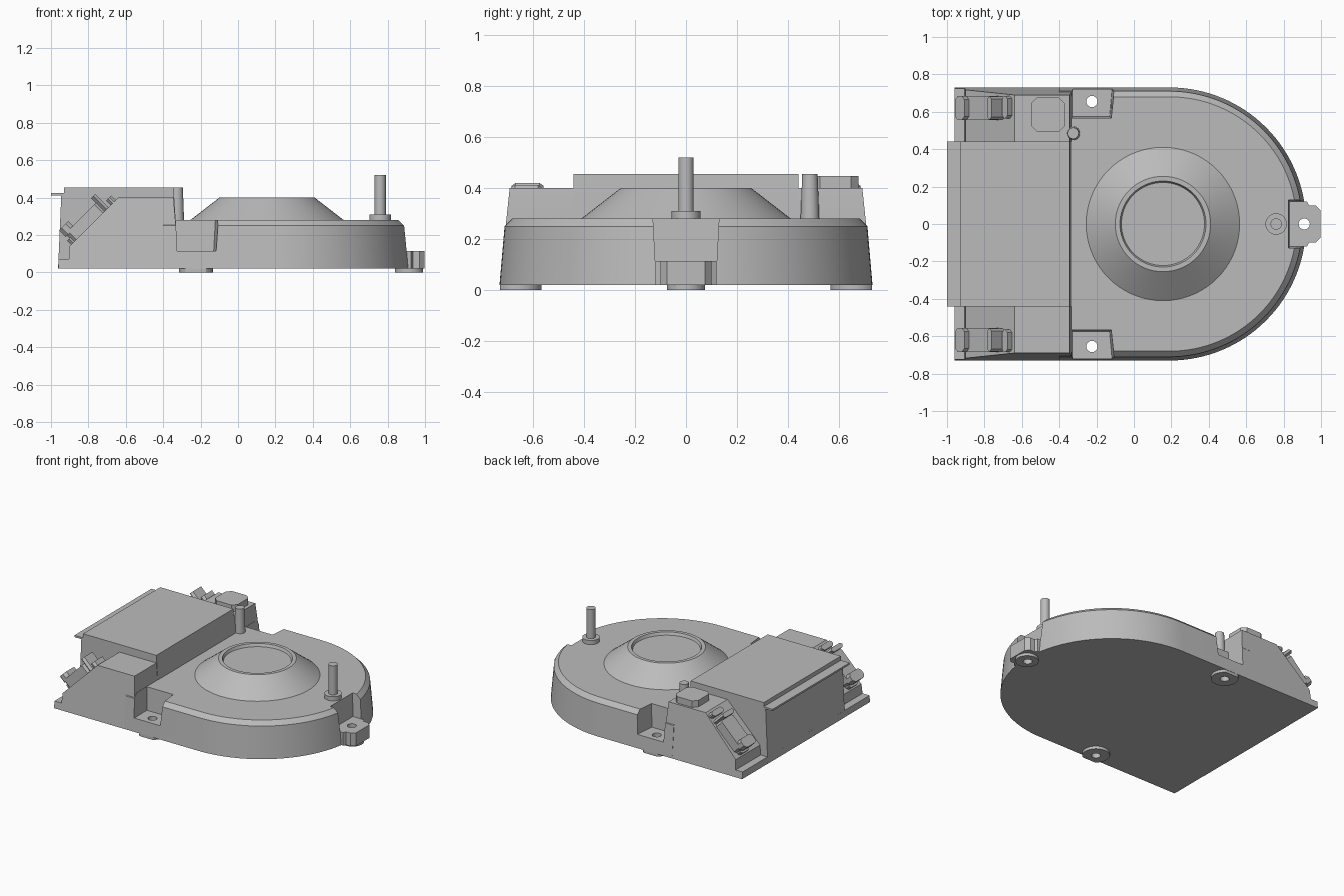
import bpy, bmesh, math
from mathutils import Vector

cube = bpy.data.objects.get("Cube")
if cube:
    bpy.data.objects.remove(cube, do_unlink=True)

grey = bpy.data.materials.new("plain grey")
grey.use_nodes = True
GREY = (0.5, 0.5, 0.5, 1)
grey.diffuse_color = GREY
grey.node_tree.nodes["Principled BSDF"].inputs["Base Color"].default_value = GREY


def loft(name, rings):
    """Skin a stack of equal-sized rings and cap both ends."""
    bm = bmesh.new()
    loops = [[bm.verts.new(p) for p in ring] for ring in rings]
    n = len(loops[0])
    for low, high in zip(loops, loops[1:]):
        for i in range(n):
            j = (i + 1) % n
            bm.faces.new((low[i], low[j], high[j], high[i]))
    bm.faces.new(loops[0][::-1])
    bm.faces.new(loops[-1])
    bmesh.ops.recalc_face_normals(bm, faces=bm.faces)
    mesh = bpy.data.meshes.new(name)
    bm.to_mesh(mesh)
    bm.free()
    mesh.materials.append(grey)
    ob = bpy.data.objects.new(name, mesh)
    bpy.context.collection.objects.link(ob)
    return ob


def slab(name, outline, z0, z1):
    return loft(name, [[(x, y, z) for x, y in outline] for z in (z0, z1)])


def circle(cx, cy, r, n=48):
    return [(cx + r * math.cos(2 * math.pi * i / n),
             cy + r * math.sin(2 * math.pi * i / n)) for i in range(n)]


def turned(name, cx, cy, profile, n=48):
    return loft(name, [[(x, y, z) for x, y in circle(cx, cy, r, n)] for r, z in profile])


def across(name, profile, half_width):
    """Extrude an x-z profile over y; half_width gives the reach at each height."""
    return loft(name, [[(x, s * half_width(z), z) for x, z in profile] for s in (-1, 1)])


def cut(ob, cutter):
    mod = ob.modifiers.new("cut", "BOOLEAN")
    mod.operation = "DIFFERENCE"
    mod.solver = "EXACT"
    mod.object = cutter
    bpy.context.view_layer.objects.active = ob
    bpy.ops.object.modifier_apply(modifier=mod.name)
    bpy.data.objects.remove(cutter, do_unlink=True)


def drill(ob, cx, cy):
    cut(ob, slab("drill", circle(cx, cy, 0.03, 24), -0.1, 0.2))


parts = []


# Main housing: straight sides running into a round end
def housing_ring(inset, z):
    r = 0.73 - inset
    arc = [math.radians(-90 + 180 * i / 64) for i in range(65)]
    pts = [(0.19 + r * math.cos(a), r * math.sin(a), z) for a in arc]
    return pts + [(-0.4, r, z), (-0.4, -r, z)]


housing = loft("housing", [housing_ring(0, 0.02), housing_ring(0.02, 0.25), housing_ring(0.05, 0.28)])
parts.append(housing)

# Side mounting notches with feet
FLOOR = 0.115
for side, word in ((1, "left"), (-1, "right")):
    notch = loft("notch", [
        [(-0.325, side * 0.575, FLOOR), (-0.13, side * 0.575, FLOOR),
         (-0.11, side * 0.8, FLOOR), (-0.325, side * 0.8, FLOOR)],
        [(-0.334, side * 0.565, 0.3), (-0.12, side * 0.565, 0.3),
         (-0.095, side * 0.8, 0.3), (-0.334, side * 0.8, 0.3)]])
    cut(housing, notch)
    drill(housing, -0.225, side * 0.655)
    outline = [(x, side * min(y, 0.728)) for x, y in circle(-0.225, 0.655, 0.09)]
    foot = slab("side_foot_" + word, outline, 0, 0.02)
    drill(foot, -0.225, side * 0.655)
    parts.append(foot)

# End notch, mounting tab and foot
cut(housing, loft("notch", [
    [(0.835, -0.12, 0.11), (1.1, -0.12, 0.11), (1.1, 0.12, 0.11), (0.835, 0.12, 0.11)],
    [(0.825, -0.13, 0.3), (1.1, -0.13, 0.3), (1.1, 0.13, 0.3), (0.825, 0.13, 0.3)]]))
half = [(0.8, 0.12), (0.925, 0.12), (0.935, 0.1), (0.97, 0.1), (0.997, 0.075)]
tab = slab("end_tab", half + [(x, -y) for x, y in reversed(half)], 0.02, FLOOR)
end_foot = slab("end_foot", circle(0.915, 0, 0.075), 0, 0.02)
for ob in (housing, tab, end_foot):
    drill(ob, 0.91, 0)
parts += [tab, end_foot]

# Conical dome with a shallow dished top
parts.append(turned("dome", 0.155, 0, [(0.41, 0.27), (0.41, 0.28), (0.255, 0.4),
                                       (0.23, 0.4), (0.222, 0.38)], 72))

# Raised rear block with sloped ends and tapered side walls
parts.append(across("rear_shoulder", [
    (-0.96, 0.02), (-0.96, 0.07), (-0.905, 0.07), (-0.9, 0.14), (-0.64, 0.4),
    (-0.345, 0.4), (-0.335, 0.28), (-0.335, 0.02)],
    lambda z: 0.73 - 0.04 * (z - 0.02) / 0.38))

# Central box with an overhanging lip
parts.append(across("central_box", [
    (-0.962, 0.021), (-0.945, 0.412), (-1, 0.412), (-1, 0.425), (-0.93, 0.425),
    (-0.93, 0.455), (-0.345, 0.455), (-0.333, 0.275), (-0.333, 0.021)],
    lambda z: 0.44))


def clipped(x0, x1, y0, y1, c):
    return [(x0 + c, y0), (x1 - c, y0), (x1, y0 + c), (x1, y1 - c),
            (x1 - c, y1), (x0 + c, y1), (x0, y1 - c), (x0, y0 + c)]


# Pad on the left shoulder
parts.append(slab("shoulder_pad", clipped(-0.55, -0.37, 0.495, 0.675, 0.03), 0.39, 0.447))

# Latches lying on the slopes, placed by distance along and above the slope
foot_of_slope = Vector((-0.9, 0, 0.14))
along = Vector((1, 0, 1)).normalized()
above = Vector((-1, 0, 1)).normalized()


def on_slope(name, s0, s1, h0, h1, y, width, c):
    outline = clipped(s0, s1, y - width / 2, y + width / 2, c)
    return loft(name, [[foot_of_slope + along * s + above * h + Vector((0, v, 0))
                        for s, v in outline] for h in (h0, h1)])


for side, word in ((1, "left"), (-1, "right")):
    y = side * 0.62
    parts.append(on_slope("latch_plate_" + word, 0.03, 0.27, -0.01, 0.065, y, 0.13, 0.02))
    parts.append(on_slope("latch_lower_grip_" + word, 0.02, 0.09, 0.05, 0.1, y, 0.13, 0.02))
    parts.append(on_slope("latch_upper_grip_" + word, 0.262, 0.295, -0.01, 0.1, y, 0.125, 0.015))
    parts.append(on_slope("latch_hook_" + word, 0.31, 0.35, -0.02, 0.035, y + side * 0.005, 0.12, 0.015))
    parts.append(on_slope("latch_toe_" + word, 0.01, 0.05, -0.01, 0.03, y, 0.1, 0.015))

# Upright pins
parts.append(turned("end_pin_collar", 0.76, 0, [(0.057, 0.27), (0.057, 0.31)]))
parts.append(turned("end_pin", 0.76, 0, [(0.03, 0.27), (0.03, 0.52)]))
parts.append(turned("corner_pin", -0.325, 0.485, [(0.037, 0.27), (0.03, 0.455)]))

# Smooth the curved walls, keep edges crisp
bpy.ops.object.select_all(action="DESELECT")
for ob in parts:
    ob.select_set(True)
bpy.context.view_layer.objects.active = housing
bpy.ops.object.shade_smooth_by_angle(angle=math.radians(25))
